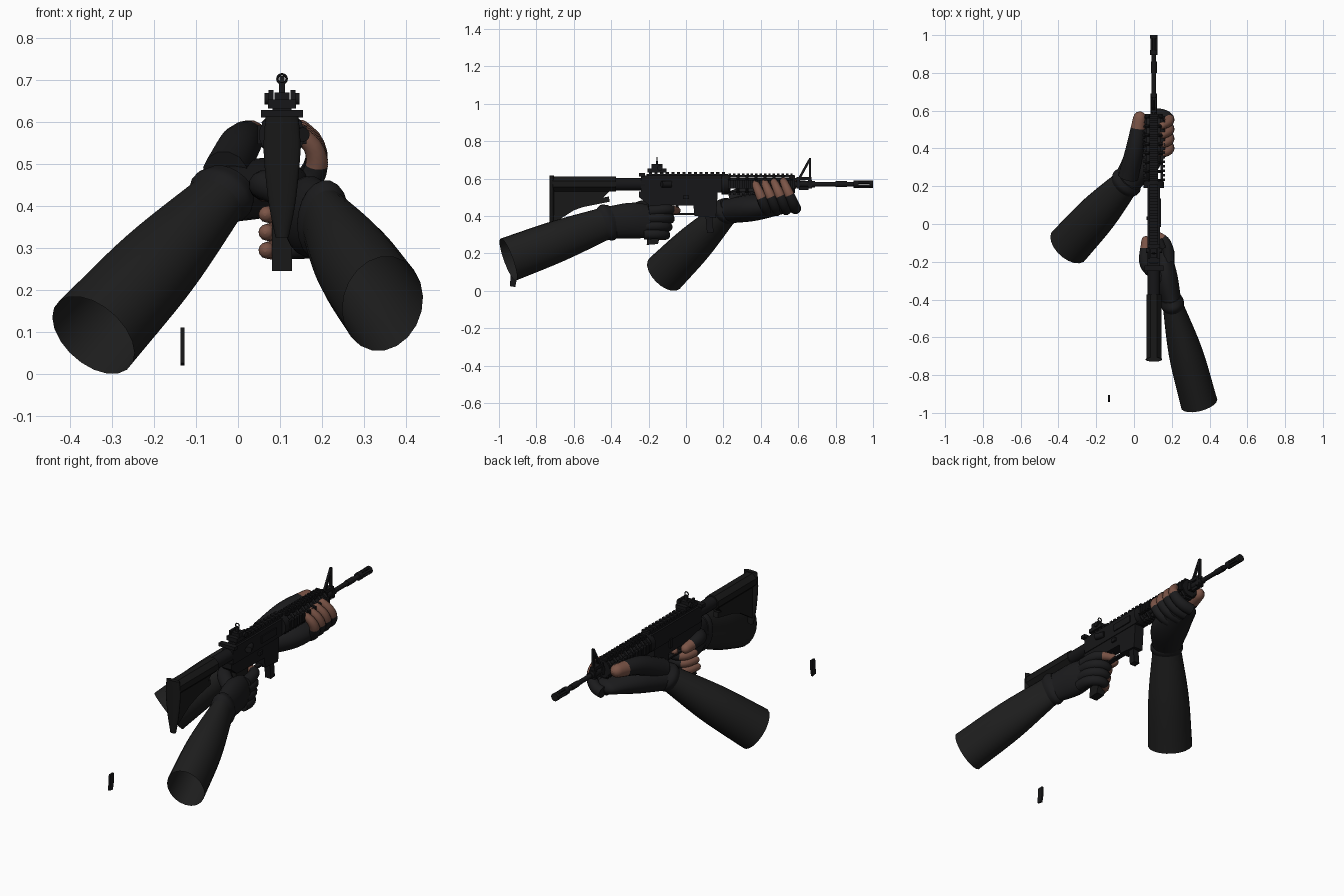
import bpy, bmesh, math
from mathutils import Vector

if "Cube" in bpy.data.objects:
    bpy.data.objects.remove(bpy.data.objects["Cube"])

GUN_X = .105       # centre plane of the rifle
BORE_Z = .57       # height of the barrel axis


def material(name, red, green, blue):
    colour = (red, green, blue, 1)
    mat = bpy.data.materials.new(name)
    mat.use_nodes = True
    mat.diffuse_color = colour
    shader = next(node for node in mat.node_tree.nodes if node.type == "BSDF_PRINCIPLED")
    shader.inputs["Base Color"].default_value = colour
    return mat


METAL = material("gun black", .008, .008, .009)
POLYMER = material("polymer black", .009, .009, .009)
SLEEVE = material("sleeve black", .013, .013, .013)
GLOVE = material("glove black", .011, .011, .012)
SKIN = material("skin brown", .2, .09, .063)


def finish(name, bm, materials):
    bmesh.ops.recalc_face_normals(bm, faces=bm.faces)
    mesh = bpy.data.meshes.new(name)
    bm.to_mesh(mesh)
    bm.free()
    for mat in materials:
        mesh.materials.append(mat)
    ob = bpy.data.objects.new(name, mesh)
    bpy.context.collection.objects.link(ob)
    return ob


def box(name, y, z, width, length, height, x=GUN_X, mat=METAL):
    bm = bmesh.new()
    bmesh.ops.create_cube(bm, size=1)
    bmesh.ops.scale(bm, vec=(width, length, height), verts=bm.verts)
    bmesh.ops.translate(bm, vec=(x, y, z), verts=bm.verts)
    return finish(name, bm, [mat])


def prism(name, profile, width, x=GUN_X, mat=METAL):
    """Side (y, z) profile with thickness across x."""
    bm = bmesh.new()
    face = bm.faces.new([bm.verts.new((x - width / 2, y, z)) for y, z in profile])
    extruded = bmesh.ops.extrude_face_region(bm, geom=[face])["geom"]
    moved = [item for item in extruded if isinstance(item, bmesh.types.BMVert)]
    bmesh.ops.translate(bm, vec=(width, 0, 0), verts=moved)
    return finish(name, bm, [mat])


def repeat(ob, count, step):
    array = ob.modifiers.new("repeat", "ARRAY")
    array.use_relative_offset = False
    array.use_constant_offset = True
    array.constant_offset_displace = (0, step, 0)
    array.count = count


def sample(keys, count):
    """Even samples of a Catmull-Rom curve through the keys."""
    keys = [Vector(key) for key in keys]
    padded = [keys[0] * 2 - keys[1], *keys, keys[-1] * 2 - keys[-2]]
    result = []
    for i in range(count + 1):
        place = i / count * (len(keys) - 1)
        first = min(int(place), len(keys) - 2)
        t = place - first
        a, b, c, d = padded[first:first + 4]
        result.append(b + ((c - a) * t + (a * 2 - b * 5 + c * 4 - d) * t ** 2
                           + (b * 3 - a - c * 3 + d) * t ** 3) / 2)
    return result


def loft(name, centres, radii, materials, sides=16, count=12, split=2, rounded=False, hollow=False):
    """Elliptical tube; rings beyond the split fraction take the second material."""
    path = sample(centres, count)
    sizes = sample(radii, count)
    rings = []
    for i, (point, size) in enumerate(zip(path, sizes)):
        direction = path[min(i + 1, count)] - path[max(i - 1, 0)]
        rings.append((point, size, direction.normalized()))
    if rounded:
        point, size, direction = rings[-1]
        for angle in (.5, 1, 1.4):
            bulge = direction * min(size) * math.sin(angle)
            rings.append((point + bulge, size * math.cos(angle), direction))
    u = rings[0][-1].cross(Vector((0, 0, 1)))
    if u.length < .01:
        u = Vector((1, 0, 0))
    bm = bmesh.new()
    loops = []
    for point, size, direction in rings:
        u = (u - direction * u.dot(direction)).normalized()
        v = u.cross(direction)
        turns = [math.tau * (k + .5) / sides for k in range(sides)]
        loops.append([bm.verts.new(point + u * size.x * math.cos(turn) + v * size.y * math.sin(turn))
                      for turn in turns])
    for i, (low, high) in enumerate(zip(loops, loops[1:])):
        for k in range(sides):
            face = bm.faces.new((low[k - 1], low[k], high[k], high[k - 1]))
            face.smooth = sides > 8
            face.material_index = int(i >= split * count)
    if not hollow:
        bm.faces.new(loops[0])
        bm.faces.new(loops[-1]).material_index = len(materials) - 1
    return finish(name, bm, materials)


def rod(name, start, end, radius, sides=16, mat=METAL):
    return loft(name, [start, end], [(radius, radius)] * 2, [mat], sides, count=1)


def bore(name, back, front, radius, x=GUN_X, z=BORE_Z):
    return rod(name, (x, back, z), (x, front, z), radius)


def strut(name, start, end, radius, mat=METAL):
    return rod(name, (GUN_X, *start), (GUN_X, *end), radius, sides=4, mat=mat)


# Stock
bore("buffer_tube", -.4, -.22, .034)
rod("stock_top", (GUN_X, -.72, BORE_Z), (GUN_X, -.374, BORE_Z), .043, sides=8, mat=POLYMER)
prism("stock_web", [(-.71, .54), (-.4, .54), (-.46, .48), (-.6, .43), (-.71, .36)], .036, mat=POLYMER)
strut("stock_lever", (-.56, .46), (-.41, .49), .02, POLYMER)
loft("butt_pad", [(GUN_X, -.717, .325), (GUN_X, -.717, .615)],
     [(.016, .012), (.031, .012), (.04, .012), (.045, .012), (.04, .012)], [POLYMER])

# Receiver, magazine and grip
box("upper_receiver", -.02, BORE_Z, .066, .44, .09)
prism("lower_receiver", [(-.25, .53), (-.25, .5), (-.2, .46), (.04, .455), (.045, .4), (.16, .39), (.17, .53)],
      .058)
strut("magazine", (.12, .42), (.13, .31), .025)
box("trigger_guard", -.025, .41, .026, .15, .01)
strut("trigger", (-.05, .46), (-.035, .42), .009)
prism("pistol_grip", [(-.2, .47), (-.09, .47), (-.15, .25), (-.21, .245)], .048, mat=POLYMER)
box("charging_handle", -.235, .62, .1, .03, .018)
for side, name, y, z, length, height in ((1, "ejection_cover", .07, BORE_Z, .13, .04),
                                         (-1, "bolt_catch", .03, .51, .02, .05),
                                         (1, "magazine_release", 0, .5, .03, .02)):
    box(name, y, z, .012, length, height, GUN_X + side * .033)
rod("forward_assist", (GUN_X + .03, -.08, BORE_Z), (GUN_X + .05, -.13, BORE_Z), .017)
box("top_rail", 0, .617, .044, .42, .014)
repeat(box("top_rail_teeth", -.19, .629, .046, .017, .014), 14, .03)

# Rear sight
SIGHT_Y = -.155
box("rear_sight_base", SIGHT_Y, .643, .066, .1, .022)
box("rear_sight_block", SIGHT_Y, .66, .036, .05, .02)
for side in (-1, 1):
    box("rear_sight_ear", SIGHT_Y, .662, .012, .06, .03, GUN_X + side * .026)
    rod("rear_sight_knob", (GUN_X + side * .03, -.14, .656), (GUN_X + side * .042, -.14, .656), .014)
box("aperture_post", SIGHT_Y, .68, .014, .012, .03)
bpy.ops.mesh.primitive_torus_add(location=(GUN_X, SIGHT_Y, .703), rotation=(math.pi / 2, 0, 0),
                                 major_radius=.011, minor_radius=.003,
                                 major_segments=16, minor_segments=6)
aperture = bpy.context.object
aperture.name = "aperture_ring"
aperture.data.materials.append(METAL)

# Handguard: four toothed rails joined by rows of vent bars
REACH, HALF = .042, .022
bore("delta_ring", .19, .225, .055)
bore("front_cap", .57, .582, .047)
for dx, dz in ((0, 1), (0, -1), (1, 0), (-1, 0)):
    width, height = (HALF * 2, .012) if dz else (.012, HALF * 2)
    box("handguard_rail", .4, BORE_Z + dz * REACH, width, .36, height, GUN_X + dx * REACH)
    outer = REACH + .01
    repeat(box("handguard_teeth", .235, BORE_Z + dz * outer, width, .013, height, GUN_X + dx * outer),
           15, .0235)
for sx in (-1, 1):
    for sz in (-1, 1):
        bar = rod("vent_bars", (GUN_X + sx * HALF, .23, BORE_Z + sz * REACH),
                  (GUN_X + sx * REACH, .23, BORE_Z + sz * HALF), .01, sides=6)
        repeat(bar, 8, .048)

# Barrel and front sight
bore("barrel", .18, .91, .0125)
bore("barrel_step", .58, .69, .017)
bore("barrel_collar", .8, .86, .016)
bore("gas_tube", .2, .64, .007, z=BORE_Z + .027)
strut("sight_rear_strut", (.6, .59), (.66, .7), .009)
strut("sight_front_strut", (.663, .58), (.663, .71), .009)
box("sight_bridge", .63, .6, .026, .08, .018)
box("bayonet_lug", .63, .55, .016, .05, .02)
for y in (.6, .663):
    box("sight_clamp", y, BORE_Z, .036, .02, .046)

# Slotted muzzle
bore("muzzle_base", .895, .922, .021)
bore("muzzle_crown", .982, 1, .021)
for k in range(6):
    turn = math.tau * (k + .5) / 6
    bore("muzzle_bar", .92, .985, .006, GUN_X + .015 * math.cos(turn), BORE_Z + .015 * math.sin(turn))


def forearm(name, elbow, wrist, radii):
    """Open tapered sleeve with a raised glove cuff at the wrist."""
    loft(name + "_sleeve", [elbow, wrist], radii, [SLEEVE], sides=20, hollow=True)
    along = (wrist - elbow).normalized() * .035
    narrow = Vector(radii[-1])
    loft(name + "_cuff", [wrist - along, wrist + along], [narrow, narrow * 1.18, narrow], [GLOVE], sides=20)


def finger(name, path, base, split):
    """Tapered finger whose far part is bare."""
    radii = [(base * taper, base * taper) for taper in (1, .9, .65)]
    loft(name, path, radii, [GLOVE, SKIN], sides=12, split=split, rounded=True)


def curl(centre, across, ahead, start, end):
    """Arc of points for a finger wrapped round a part."""
    angles = [math.radians(start + (end - start) * i / 5) for i in range(6)]
    return [centre + across * math.cos(a) + ahead * math.sin(a) for a in angles]


# Trigger arm: the hand closes round the pistol grip
wrist = Vector((.203, -.42, .365))
forearm("trigger", Vector((.345, -.95, .167)), wrist, [(.099, .12), (.091, .111), (.053, .086)])
loft("trigger_palm", [wrist, (.168, -.27, .375), (.16, -.14, .36)],
     [(.05, .085), (.061, .097), (.034, .075)], [GLOVE], sides=20, rounded=True)
for i in range(3):
    centre = Vector((.128, -.17 - i * .012, .385 - i * .043))
    finger("grip_finger", curl(centre, Vector((.06, 0, .005)), Vector((0, .085, 0)), -20, 180), .03, .6)
finger("index_finger", [(.185, -.2, .425), (.17, -.1, .435), (.105, -.048, .428)], .03, .6)
finger("grip_thumb", [(.15, -.29, .42), (.065, -.21, .45), (.064, -.09, .435)], .04, .8)

# Support arm: the hand cradles the handguard
wrist = Vector((-.04, .22, .425))
forearm("support", Vector((-.345, -.115, .092)), wrist, [(.117, .115), (.107, .1), (.074, .064)])
loft("support_palm", [wrist, (.06, .37, .445), (.11, .54, .455)],
     [(.074, .066), (.1, .07), (.07, .038)], [GLOVE], sides=20, rounded=True)
for i in range(4):
    centre = Vector((.1, .4 + i * .05, .505 + i * .005))
    finger("support_finger", curl(centre, Vector((.088, 0, 0)), Vector((0, -.035, .08)), -90, 55), .031, .55)
finger("support_thumb", [(-.03, .25, .48), (.005, .4, .545), (.03, .56, .57)], .055, .8)

# Loose curved clip lying apart
prism("loose_clip", [(-.935, .11), (-.905, .11), (-.905, .06), (-.913, .02), (-.942, .025)], .01, x=-.132)
